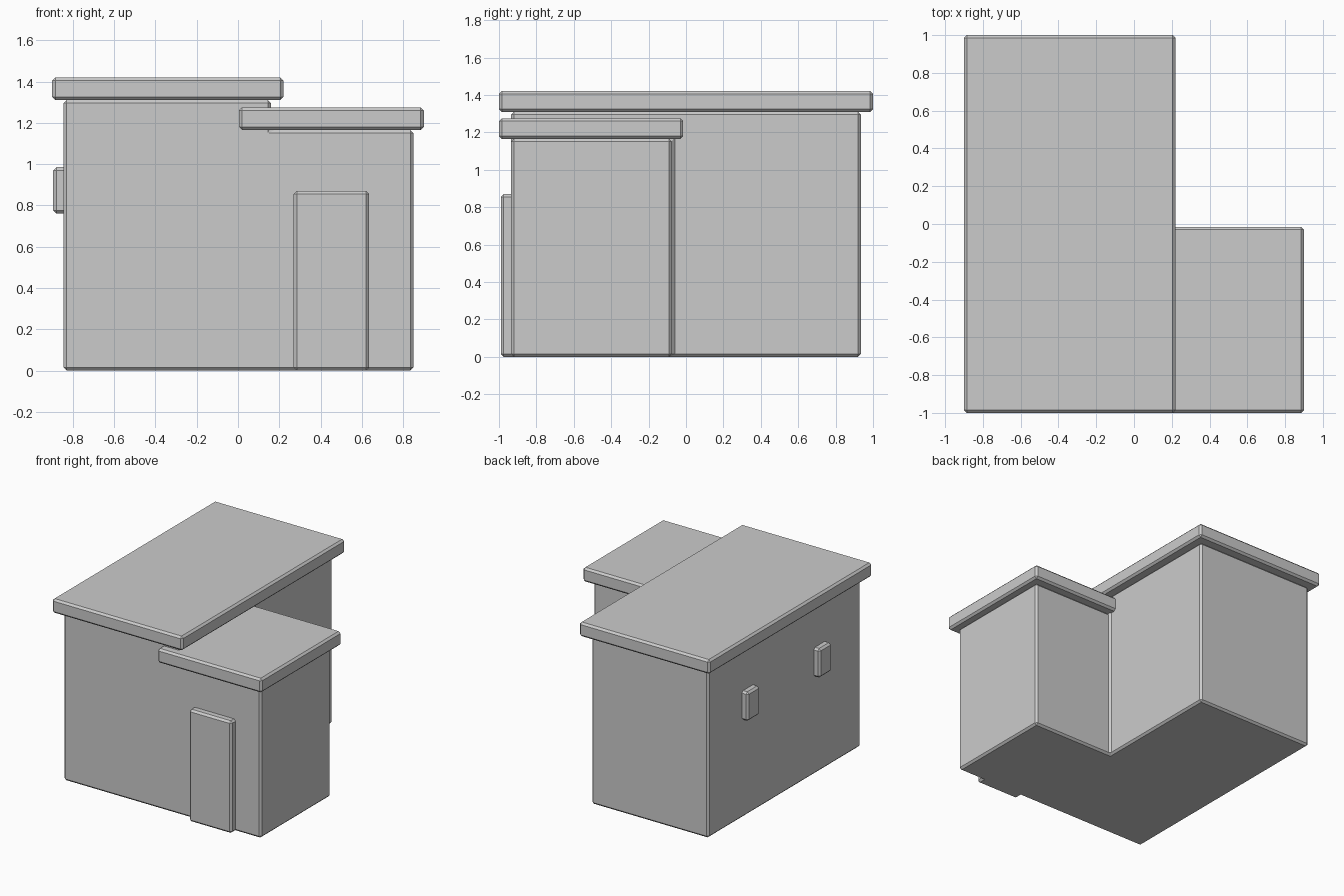
import bpy, bmesh

if "Cube" in bpy.data.objects:
    bpy.data.objects.remove(bpy.data.objects["Cube"])

BEVEL = 0.015


def finish(name, bm):
    bmesh.ops.recalc_face_normals(bm, faces=bm.faces[:])
    mesh = bpy.data.meshes.new(name)
    bm.to_mesh(mesh)
    bm.free()
    obj = bpy.data.objects.new(name, mesh)
    bpy.context.collection.objects.link(obj)
    mod = obj.modifiers.new("edge_chamfer", 'BEVEL')
    mod.width = BEVEL
    mod.segments = 1
    mod.limit_method = 'ANGLE'
    return obj


def box(name, x, y, z):
    bm = bmesh.new()
    bmesh.ops.create_cube(bm, size=1)
    for v in bm.verts:
        for i, (lo, hi) in enumerate((x, y, z)):
            v.co[i] = hi if v.co[i] > 0 else lo
    return finish(name, bm)


def raise_faces(bm, faces, height):
    out = bmesh.ops.extrude_face_region(bm, geom=faces)["geom"]
    bmesh.ops.delete(bm, geom=[f for f in faces if f.is_valid], context='FACES_ONLY')
    for v in out:
        if isinstance(v, bmesh.types.BMVert):
            v.co.z = height
    return [f for f in out if isinstance(f, bmesh.types.BMFace)]


# L-shaped walls: tall main block with a lower wing at the front right
L, M, R = -0.845, 0.16, 0.85
F, W, B = -0.935, -0.075, 0.935
bm = bmesh.new()
pts = [(L, F), (M, F), (R, F), (R, W), (M, W), (M, B), (L, B)]
v = [bm.verts.new((px, py, 0)) for px, py in pts]
base = [bm.faces.new([v[i] for i in ids]) for ids in ((0, 1, 4, 5, 6), (1, 2, 3, 4))]
floor = [f.copy() for f in base]
tops = raise_faces(bm, base, 1.165)
main_top = [f for f in tops if f.calc_center_median().x < M]
raise_faces(bm, main_top, 1.31)
bmesh.ops.remove_doubles(bm, verts=bm.verts[:], dist=1e-5)
bmesh.ops.dissolve_limit(bm, angle_limit=0.01, verts=bm.verts[:], edges=bm.edges[:])
finish("walls", bm)

# Flat overhanging roofs
box("main_roof", (-0.90, 0.22), (-1.0, 1.0), (1.31, 1.42))
box("wing_roof", (0.005, 0.90), (-1.0, -0.015), (1.165, 1.275))

# Front door
box("door", (0.27, 0.635), (-0.99, -0.90), (0, 0.87))

# Two small windows on the left wall
for i, y in enumerate((-0.435, 0.445)):
    box(f"window_{i + 1}", (-0.895, -0.80), (y - 0.075, y + 0.075), (0.76, 0.985))
